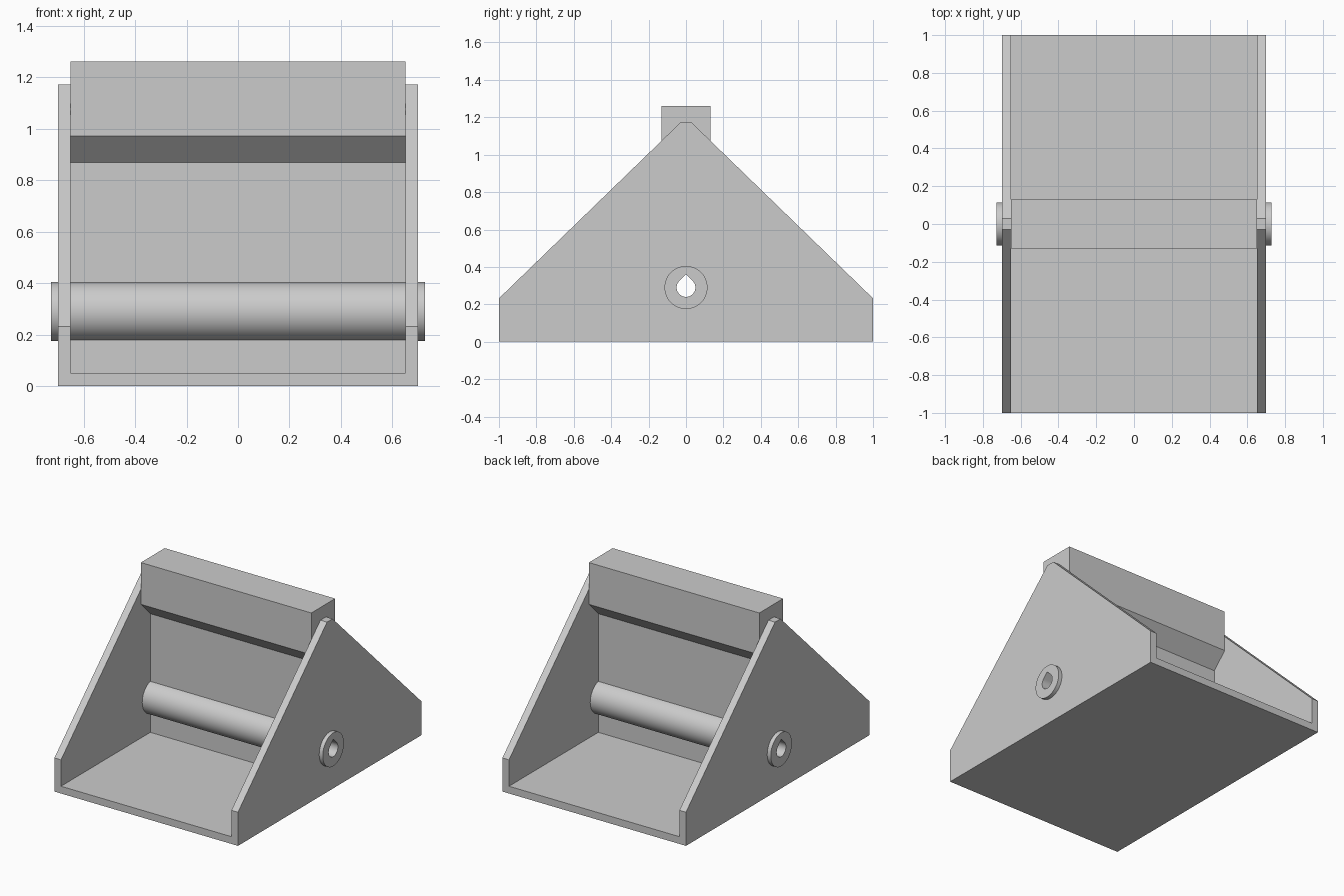
import bpy, bmesh, math

if "Cube" in bpy.data.objects:
    bpy.data.objects.remove(bpy.data.objects["Cube"])

grey = bpy.data.materials.new("plain_grey")
grey.diffuse_color = (0.6, 0.6, 0.6, 1)
grey.use_nodes = True
grey.node_tree.nodes["Principled BSDF"].inputs["Base Color"].default_value = grey.diffuse_color

AXIS_Z = 0.29      # height of the roller axis
SIDE_IN, SIDE_OUT = 0.65, 0.70


def extrude_x(name, profile, x0, x1):
    """Extrude a closed (y, z) profile from x0 to x1."""
    bm = bmesh.new()
    face = bm.faces.new([bm.verts.new((x0, y, z)) for y, z in profile])
    ext = bmesh.ops.extrude_face_region(bm, geom=[face])
    moved = [v for v in ext["geom"] if isinstance(v, bmesh.types.BMVert)]
    bmesh.ops.translate(bm, verts=moved, vec=(x1 - x0, 0, 0))
    bmesh.ops.recalc_face_normals(bm, faces=bm.faces)
    mesh = bpy.data.meshes.new(name)
    bm.to_mesh(mesh)
    bm.free()
    mesh.materials.append(grey)
    obj = bpy.data.objects.new(name, mesh)
    bpy.context.collection.objects.link(obj)
    return obj


def circle(radius, n=64):
    return [(radius * math.cos(2 * math.pi * i / n),
             AXIS_Z + radius * math.sin(2 * math.pi * i / n)) for i in range(n)]


def teardrop(radius, n=36):
    """Circle with a 45 degree point on top."""
    arc = [math.radians(135 + 270 * i / n) for i in range(n + 1)]
    pts = [(radius * math.cos(a), AXIS_Z + radius * math.sin(a)) for a in arc]
    return pts + [(0, AXIS_Z + radius * math.sqrt(2))]


def cut(obj, cutter):
    mod = obj.modifiers.new("hole", 'BOOLEAN')
    mod.operation = 'DIFFERENCE'
    mod.solver = 'EXACT'
    mod.object = cutter


def mirrored(half):
    return half + [(-y, z) for y, z in reversed(half)]


# Hidden cutters: seat for the roller, and its bore
seat_cutter = extrude_x("seat_cutter", circle(0.1), -0.9, 0.9)
bore_cutter = extrude_x("bore_cutter", teardrop(0.05), -0.9, 0.9)
for c in (seat_cutter, bore_cutter):
    c.hide_render = True
    c.hide_viewport = True

# Floor plate
extrude_x("floor", mirrored([(1, 0), (1, 0.05)]), -SIDE_IN, SIDE_IN)

# Triangular side walls
side_profile = mirrored([(1, 0), (1, 0.232), (0.03, 1.172)])
for name, s in (("left_side", -1), ("right_side", 1)):
    cut(extrude_x(name, side_profile, s * SIDE_IN, s * SIDE_OUT), seat_cutter)

# Central wall flaring into the thick top rail
wall_profile = mirrored([(0.027, 0.05), (0.027, 0.868), (0.13, 0.972), (0.13, 1.26)])
cut(extrude_x("centre_wall", wall_profile, -SIDE_IN, SIDE_IN), seat_cutter)

# Hollow roller passing through both sides
roller = extrude_x("roller", circle(0.115), -0.727, 0.727)
cut(roller, bore_cutter)
bpy.context.view_layer.objects.active = roller
roller.select_set(True)
bpy.ops.object.modifier_apply(modifier="hole")
bpy.ops.object.shade_smooth_by_angle(angle=math.radians(30))
